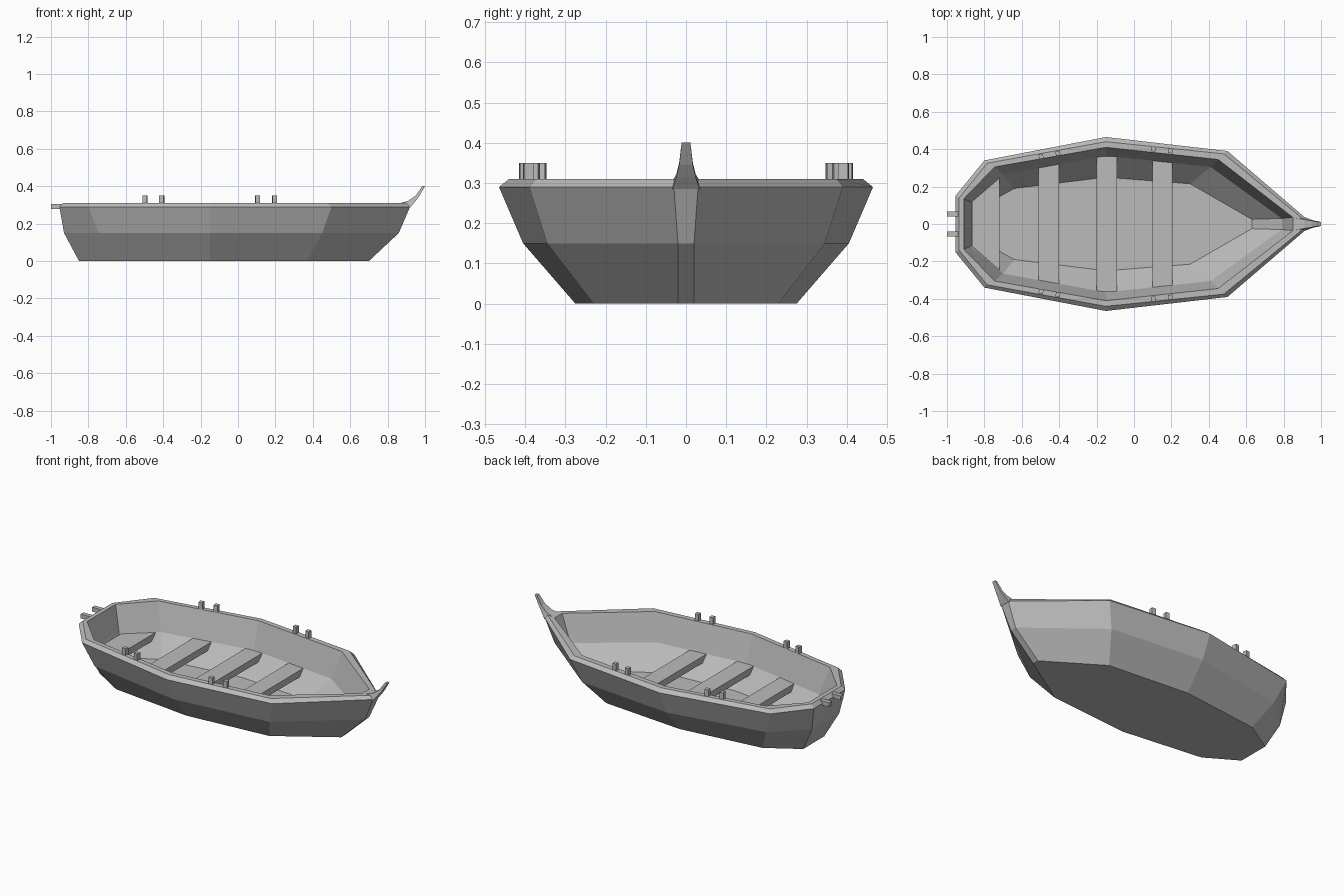
import bpy, bmesh
from mathutils import Matrix, Vector

cube = bpy.data.objects.get("Cube")
if cube:
    bpy.data.objects.remove(cube, do_unlink=True)

GREY = (0.5, 0.5, 0.5, 1)
wood = bpy.data.materials.new("grey_wood")
wood.use_nodes = True
wood.diffuse_color = GREY
wood.node_tree.nodes["Principled BSDF"].inputs["Base Color"].default_value = GREY


def finish(name, bm):
    bmesh.ops.recalc_face_normals(bm, faces=bm.faces)
    mesh = bpy.data.meshes.new(name)
    bm.to_mesh(mesh)
    bm.free()
    mesh.materials.append(wood)
    obj = bpy.data.objects.new(name, mesh)
    bpy.context.collection.objects.link(obj)
    return obj


def loft(name, rings):
    """Skin equal-sized point rings and cap both ends."""
    bm = bmesh.new()
    loops = [[bm.verts.new(p) for p in ring] for ring in rings]
    n = len(loops[0])
    for a, b in zip(loops, loops[1:]):
        for i in range(n):
            j = (i + 1) % n
            bm.faces.new((a[i], a[j], b[j], b[i]))
    bm.faces.new(loops[0])
    bm.faces.new(loops[-1])
    return finish(name, bm)


def outline(z, half):
    """Closed plan outline mirrored across the keel, stern to bow."""
    return ([(x, y, z) for x, y in half] +
            [(x, -y, z) for x, y in reversed(half)])


def box(name, center, size, yaw=0):
    bm = bmesh.new()
    place = Matrix.Translation(center) @ Matrix.Rotation(yaw, 4, 'Z')
    bmesh.ops.create_cube(bm, size=1, matrix=place @ Matrix.Diagonal(Vector((*size, 1))))
    return finish(name, bm)


# Hull: outside from keel to rim, then down the inside to the floor
loft("hull", [
    outline(0.00, [(-.85, .10), (-.66, .215), (-.15, .275), (.37, .23), (.70, .02)]),
    outline(0.15, [(-.93, .13), (-.745, .30), (-.15, .405), (.45, .345), (.86, .02)]),
    outline(0.29, [(-.955, .15), (-.80, .34), (-.15, .465), (.50, .39), (.92, .03)]),
    outline(0.31, [(-.935, .14), (-.785, .325), (-.15, .44), (.48, .375), (.90, .03)]),
    outline(0.31, [(-.91, .135), (-.745, .305), (-.15, .41), (.45, .345), (.85, .035)]),
    outline(0.15, [(-.875, .12), (-.70, .265), (-.15, .365), (.41, .305), (.79, .03)]),
    outline(0.03, [(-.82, .09), (-.64, .19), (-.15, .25), (.30, .215), (.63, .025)]),
])

# Prow: narrowing sections given as inner x, z, outer x, z, half width
prow = [(.85, .305, .92, .285, .034), (.91, .322, .945, .315, .024),
        (.95, .35, .968, .345, .017), (.985, .40, 1.0, .40, .011)]
loft("prow", [[(xi, -w, zi), (xi, w, zi), (xo, w, zo), (xo, -w, zo)]
              for xi, zi, xo, zo, w in prow])

# Benches: slabs whose ends follow the hull sides
benches = {"stern_bench": (-.865, .12, -.72, .245),
           "aft_bench": (-.51, .305, -.40, .325),
           "middle_bench": (-.20, .36, -.09, .36),
           "fore_bench": (.10, .342, .205, .328)}
for name, (x0, w0, x1, w1) in benches.items():
    loft(name, [[(x0, -w0 + d, z), (x1, -w1 + d, z), (x1, w1 - d, z), (x0, w0 - d, z)]
                for z, d in ((.15, 0), (.11, .03))])

# Oar pins in pairs along both rims, and pegs behind the stern
for side, sign in (("left", 1), ("right", -1)):
    for i, (x, y, yaw) in enumerate([(-.497, .361, .18), (-.407, .378, .18),
                                     (.105, .401, -.1), (.195, .391, -.1)]):
        box(f"oar_pin_{side}_{i + 1}", (x, sign * y, .327), (.024, .025, .046), sign * yaw)
    box(f"stern_peg_{side}", (-.965, sign * .054, .292), (.07, .026, .026))
